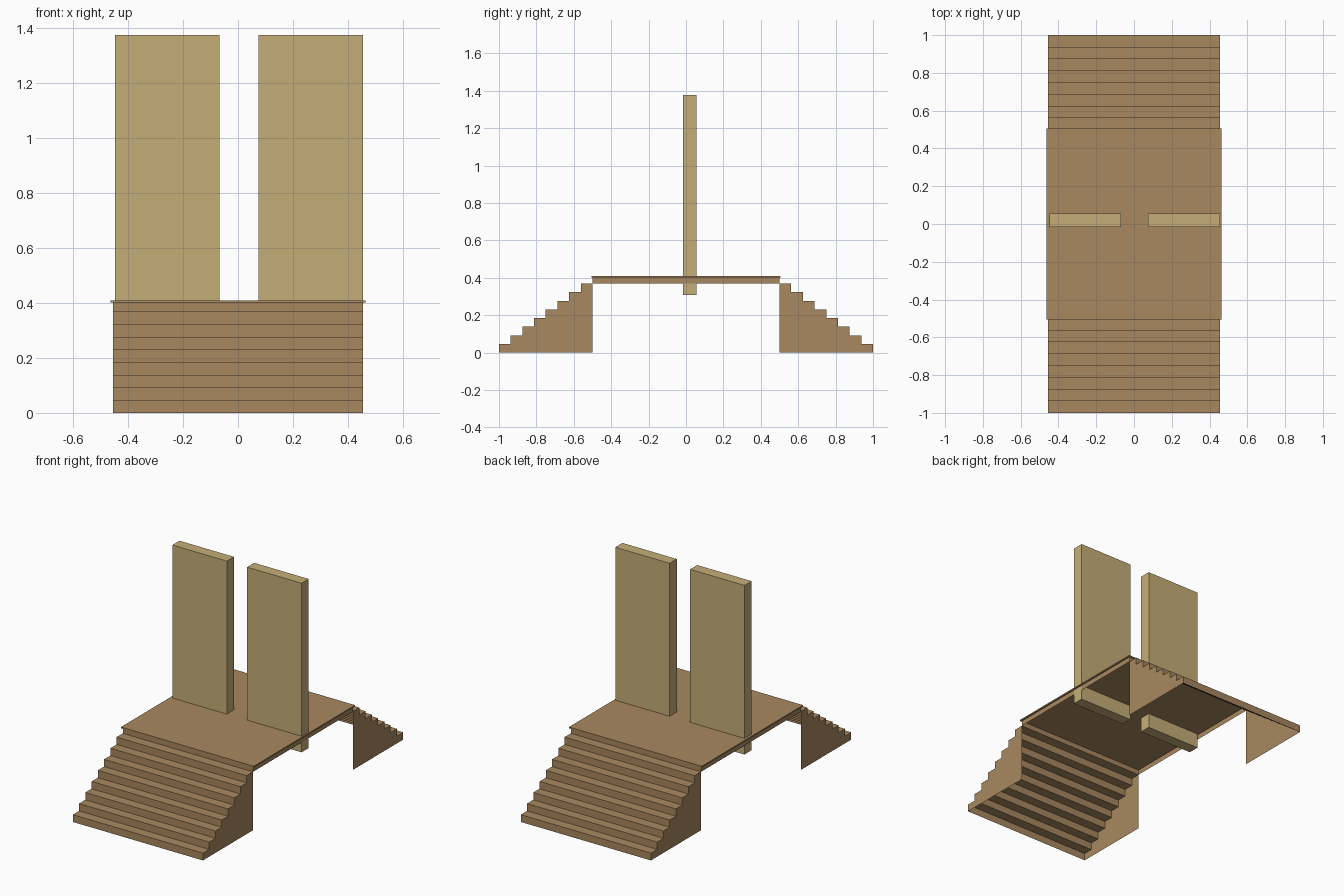
import bpy, bmesh

if "Cube" in bpy.data.objects:
    bpy.data.objects.remove(bpy.data.objects["Cube"])


def material(name, color):
    m = bpy.data.materials.new(name)
    m.diffuse_color = (*color, 1.0)
    m.use_nodes = True
    m.node_tree.nodes["Principled BSDF"].inputs["Base Color"].default_value = m.diffuse_color
    return m


wood = material("brown wood", (0.392, 0.246, 0.114))
tan = material("pale tan panel", (0.558, 0.423, 0.188))


def finish(name, bm, mat):
    me = bpy.data.meshes.new(name)
    bm.to_mesh(me)
    bm.free()
    me.materials.append(mat)
    ob = bpy.data.objects.new(name, me)
    bpy.context.collection.objects.link(ob)
    return ob


def box(name, lo, hi, mat, open_bottom=False):
    bm = bmesh.new()
    bmesh.ops.create_cube(bm, size=1)
    for v in bm.verts:
        v.co = [(a + b) / 2 + c * (b - a) for a, b, c in zip(lo, hi, v.co)]
    if open_bottom:
        bm.normal_update()
        down = [f for f in bm.faces if f.normal.z < -0.9]
        bmesh.ops.delete(bm, geom=down, context='FACES')
    return finish(name, bm, mat)


STEPS, HALF_W, STAIR_H = 8, 0.455, 0.369


# Hollow stairs: stepped skin and two side walls, open below and behind
def stairs(name, side):
    run, rise = 0.5 / STEPS, STAIR_H / STEPS
    profile = [(1.0, 0.0)]
    for i in range(STEPS):
        profile.append((1 - i * run, (i + 1) * rise))
        profile.append((1 - (i + 1) * run, (i + 1) * rise))
    profile.append((0.5, 0.0))
    bm = bmesh.new()
    rows = [[bm.verts.new((x, side * y, z)) for y, z in profile]
            for x in (-HALF_W, HALF_W)]
    a, b = rows
    for i in range(len(profile) - 2):
        bm.faces.new((a[i], b[i], b[i + 1], a[i + 1]))
    bm.faces.new(a)
    bm.faces.new(b[::-1])
    bmesh.ops.recalc_face_normals(bm, faces=bm.faces[:])
    # keep the treads facing up
    bm.normal_update()
    if sum(f.normal.z * f.calc_area() for f in bm.faces) < 0:
        bmesh.ops.reverse_faces(bm, faces=bm.faces[:])
    return finish(name, bm, wood)


stairs("front_stairs", -1)
stairs("back_stairs", 1)

# Deck: hollow apron under a thin overhanging top
box("deck_apron", (-HALF_W, -0.5, STAIR_H), (HALF_W, 0.5, 0.401), wood, True)
box("deck_top", (-0.464, -0.506, 0.401), (0.464, 0.506, 0.409), wood)

# Two tall panels passing through the deck
for name, x0, x1 in (("left_panel", -0.448, -0.068), ("right_panel", 0.075, 0.455)):
    box(name, (x0, -0.015, 0.307), (x1, 0.056, 1.376), tan)
